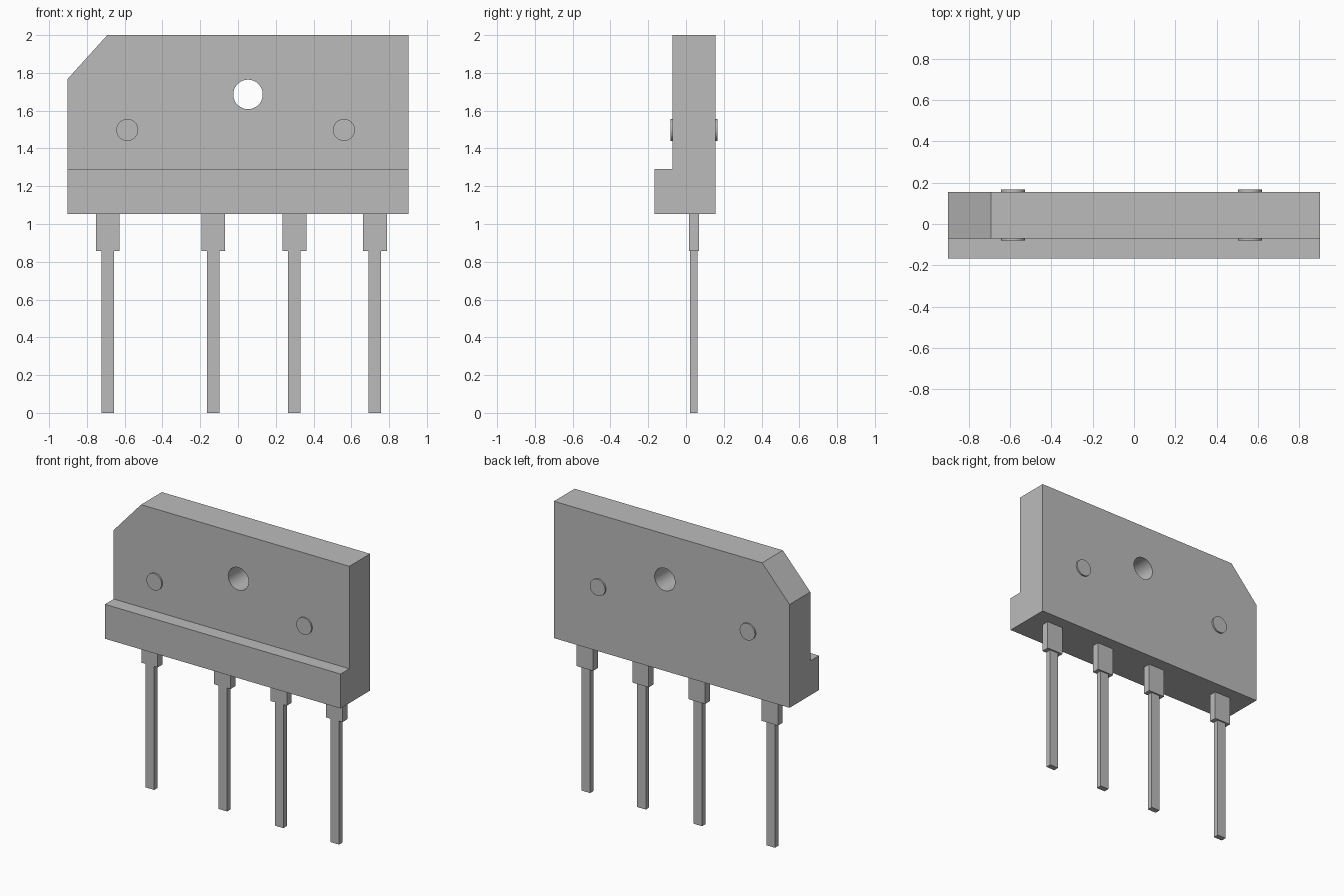
import bpy, bmesh, math
from mathutils import Vector

if "Cube" in bpy.data.objects:
    bpy.data.objects.remove(bpy.data.objects["Cube"])

grey = bpy.data.materials.new("plain grey")
grey.diffuse_color = (0.5, 0.5, 0.5, 1)
grey.use_nodes = True
grey.node_tree.nodes["Principled BSDF"].inputs["Base Color"].default_value = grey.diffuse_color


def add_object(name, bm):
    bmesh.ops.recalc_face_normals(bm, faces=bm.faces)
    mesh = bpy.data.meshes.new(name)
    bm.to_mesh(mesh)
    bm.free()
    mesh.materials.append(grey)
    obj = bpy.data.objects.new(name, mesh)
    bpy.context.collection.objects.link(obj)
    return obj


def smooth(obj):
    bpy.ops.object.select_all(action='DESELECT')
    obj.select_set(True)
    bpy.context.view_layer.objects.active = obj
    bpy.ops.object.shade_smooth_by_angle(angle=math.radians(30))


def extrude(bm, points, offset):
    face = bm.faces.new([bm.verts.new(p) for p in points])
    result = bmesh.ops.extrude_face_region(bm, geom=[face], use_keep_orig=True)
    moved = [g for g in result["geom"] if isinstance(g, bmesh.types.BMVert)]
    bmesh.ops.translate(bm, verts=moved, vec=offset)


def cylinder(name, x, z, radius, y0, y1):
    """Round part lying along y."""
    bm = bmesh.new()
    n = 48
    ring = [(x + radius * math.cos(2 * math.pi * i / n), y0,
             z + radius * math.sin(2 * math.pi * i / n)) for i in range(n)]
    extrude(bm, ring, (0, y1 - y0, 0))
    return add_object(name, bm)


def add_box(bm, x, width, y0, y1, z0, z1):
    a, b = x - width / 2, x + width / 2
    extrude(bm, [(a, y0, z0), (b, y0, z0), (b, y1, z0), (a, y1, z0)],
            (0, 0, z1 - z0))


# Body: stepped side profile extruded along x, one top corner cut off
HALF = 0.902
FRONT, BACK = -0.071, 0.156
profile = [(-0.167, 1.053), (BACK, 1.053), (BACK, 2.0),
           (FRONT, 2.0), (FRONT, 1.291), (-0.167, 1.291)]
bm = bmesh.new()
extrude(bm, [(-HALF, y, z) for y, z in profile], (2 * HALF, 0, 0))
bmesh.ops.recalc_face_normals(bm, faces=bm.faces)
cut = bmesh.ops.bisect_plane(
    bm, geom=bm.verts[:] + bm.edges[:] + bm.faces[:],
    plane_co=(-HALF, 0, 1.768), plane_no=Vector((-0.232, 0, 0.21)),
    clear_outer=True)
edges = [g for g in cut["geom_cut"] if isinstance(g, bmesh.types.BMEdge)]
bmesh.ops.holes_fill(bm, edges=edges)
body = add_object("body", bm)

# Mounting hole through the body
cutter = cylinder("hole_cutter", 0.053, 1.686, 0.078, -0.4, 0.4)
cutter.hide_render = True
mod = body.modifiers.new("mounting_hole", 'BOOLEAN')
mod.operation = 'DIFFERENCE'
mod.solver = 'EXACT'
mod.object = cutter
bpy.context.view_layer.objects.active = body
bpy.ops.object.modifier_apply(modifier=mod.name)
bpy.data.objects.remove(cutter)
smooth(body)

# Raised round marks on the front and back
for side, x in (("left", -0.586), ("right", 0.561)):
    smooth(cylinder(f"front_mark_{side}", x, 1.498, 0.058, -0.081, FRONT))
    smooth(cylinder(f"back_mark_{side}", x, 1.498, 0.058, BACK, 0.167))

# Four leads, each a wide shoulder above a thin pin
for i, x in enumerate((-0.690, -0.132, 0.299, 0.725), 1):
    bm = bmesh.new()
    add_box(bm, x, 0.125, 0.017, 0.070, 0.857, 1.053)
    add_box(bm, x, 0.066, 0.022, 0.060, 0.0, 0.857)
    add_object(f"lead_{i}", bm)
